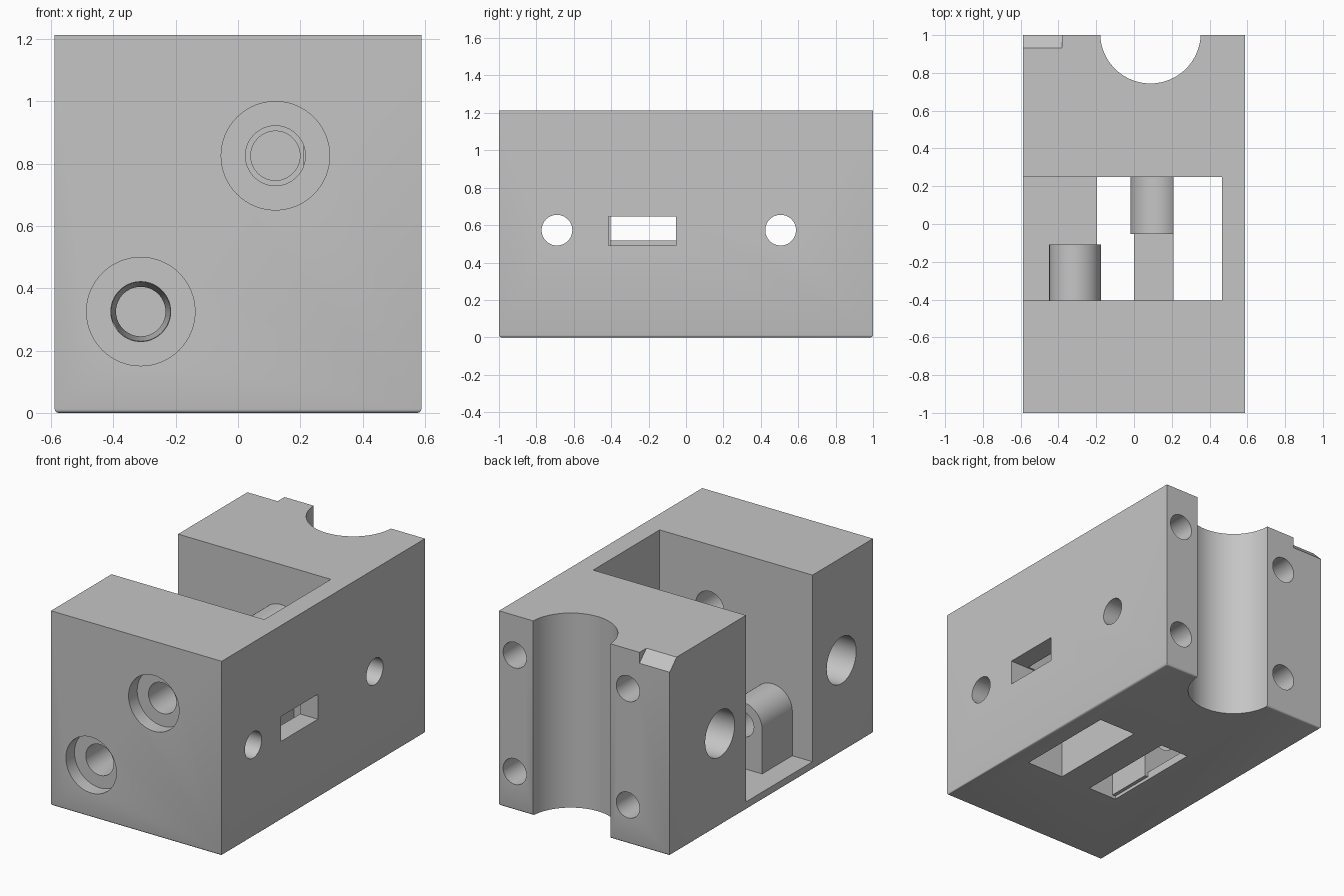
import bpy, bmesh, math
from mathutils import Matrix, Vector

if "Cube" in bpy.data.objects:
    bpy.data.objects.remove(bpy.data.objects["Cube"])

grey = bpy.data.materials.new("light grey")
grey.diffuse_color = (0.56, 0.56, 0.56, 1)
grey.use_nodes = True
grey.node_tree.nodes["Principled BSDF"].inputs["Base Color"].default_value = grey.diffuse_color


def make(name, bm):
    me = bpy.data.meshes.new(name)
    bm.to_mesh(me)
    bm.free()
    me.materials.append(grey)
    ob = bpy.data.objects.new(name, me)
    bpy.context.collection.objects.link(ob)
    return ob


def box(name, x0, x1, y0, y1, z0, z1):
    bm = bmesh.new()
    bmesh.ops.create_cube(bm, size=1)
    for v in bm.verts:
        v.co = Vector(((x0, x1)[v.co.x > 0], (y0, y1)[v.co.y > 0], (z0, z1)[v.co.z > 0]))
    return make(name, bm)


def rod(name, a, b, r1, r2=None, seg=64):
    """Cylinder or cone from point a to point b."""
    a, b = Vector(a), Vector(b)
    d = b - a
    m = Matrix.Translation((a + b) / 2) @ d.to_track_quat('Z', 'Y').to_matrix().to_4x4()
    bm = bmesh.new()
    bmesh.ops.create_cone(bm, cap_ends=True, segments=seg, radius1=r1,
                          radius2=r1 if r2 is None else r2, depth=d.length, matrix=m)
    return make(name, bm)


def combine(target, tool, op):
    mod = target.modifiers.new(op, 'BOOLEAN')
    mod.operation = op
    mod.solver = 'EXACT'
    mod.object = tool
    bpy.context.view_layer.objects.active = target
    bpy.ops.object.modifier_apply(modifier=mod.name)
    bpy.data.objects.remove(tool, do_unlink=True)


def cut(tool):
    combine(body, tool, 'DIFFERENCE')


def add(tool):
    combine(body, tool, 'UNION')


# Main block with softened bottom edges
body = box("housing_block", -0.588, 0.588, -1, 1, 0, 1.212)
bm = bmesh.new()
bm.from_mesh(body.data)
bottom = [e for e in bm.edges if all(v.co.z < 0.01 for v in e.verts)]
bmesh.ops.bevel(bm, geom=bottom, offset=0.012, segments=3, profile=0.5, affect='EDGES')
bm.to_mesh(body.data)
bm.free()

# Pocket open to the top and left, with two slots through its floor
cut(box("pocket", -0.8, 0.465, -0.405, 0.25, 0.05, 1.5))
cut(box("slot_right", 0.21, 0.465, -0.405, 0.25, -0.1, 0.1))
cut(box("slot_left", -0.197, 0.0, -0.405, 0.25, -0.1, 0.1))

# Rib and upper boss on the rear wall of the pocket
add(box("rib", 0.0, 0.21, -0.43, 0.28, 0.02, 0.517))
add(box("upper_boss_base", 0.0, 0.21, -0.052, 0.28, 0.4, 0.825))
upper = rod("upper_boss", (0.12, -0.052, 0.825), (0.12, 0.28, 0.825), 0.138)
combine(upper, box("boss_trim", 0.21, 0.5, -0.5, 0.5, 0, 1.2), 'DIFFERENCE')
add(upper)

# Lower boss on the front wall of the pocket
add(box("lower_boss_base", -0.449, -0.175, -0.43, -0.108, 0.02, 0.325))
add(rod("lower_boss", (-0.312, -0.43, 0.325), (-0.312, -0.108, 0.325), 0.137))

# Counterbored screw holes from the front
for x, z in ((0.12, 0.825), (-0.312, 0.325)):
    cut(rod("counterbore", (x, -1.1, z), (x, -0.915, z), 0.174))
    cut(rod("clearance_hole", (x, -1.0, z), (x, -0.395, z), 0.096))
cut(rod("upper_boss_hole", (0.12, -0.1, 0.825), (0.12, 0.45, 0.825), 0.079))
cut(rod("lower_boss_hole", (-0.312, -0.42, 0.325), (-0.312, -0.1, 0.325), 0.096, 0.079))

# Cross holes, wide from the left and narrow on the right
for y in (-0.69, 0.506):
    cut(rod("cross_hole", (-0.7, y, 0.573), (0.7, y, 0.573), 0.082))
    cut(rod("cross_counterbore", (-0.7, y, 0.573), (0.3, y, 0.573), 0.145))

# Window in the right wall
cut(box("window", 0.4, 0.7, -0.415, -0.054, 0.49, 0.645))

# Round groove down the back and four blind holes beside it
cut(rod("back_groove", (0.087, 1.01, -0.2), (0.087, 1.01, 1.5), 0.266, seg=96))
for x in (-0.30, 0.48):
    for z in (0.24, 0.965):
        cut(rod("back_hole", (x, 0.62, z), (x, 1.1, z), 0.08))

# Sloped notch on the top rear left corner
bm = bmesh.new()
profile = [(0.932, 1.212), (1.05, 1.094), (1.05, 1.4), (0.932, 1.4)]
f = bm.faces.new([bm.verts.new((-0.8, y, z)) for y, z in profile])
ext = bmesh.ops.extrude_face_region(bm, geom=[f])
bmesh.ops.translate(bm, vec=(0.42, 0, 0),
                    verts=[g for g in ext["geom"] if isinstance(g, bmesh.types.BMVert)])
bmesh.ops.recalc_face_normals(bm, faces=bm.faces)
cut(make("corner_notch", bm))

# Smooth the round surfaces, keep edges sharp
bpy.ops.object.select_all(action='DESELECT')
body.select_set(True)
bpy.context.view_layer.objects.active = body
bpy.ops.object.shade_smooth_by_angle(angle=math.radians(32))
